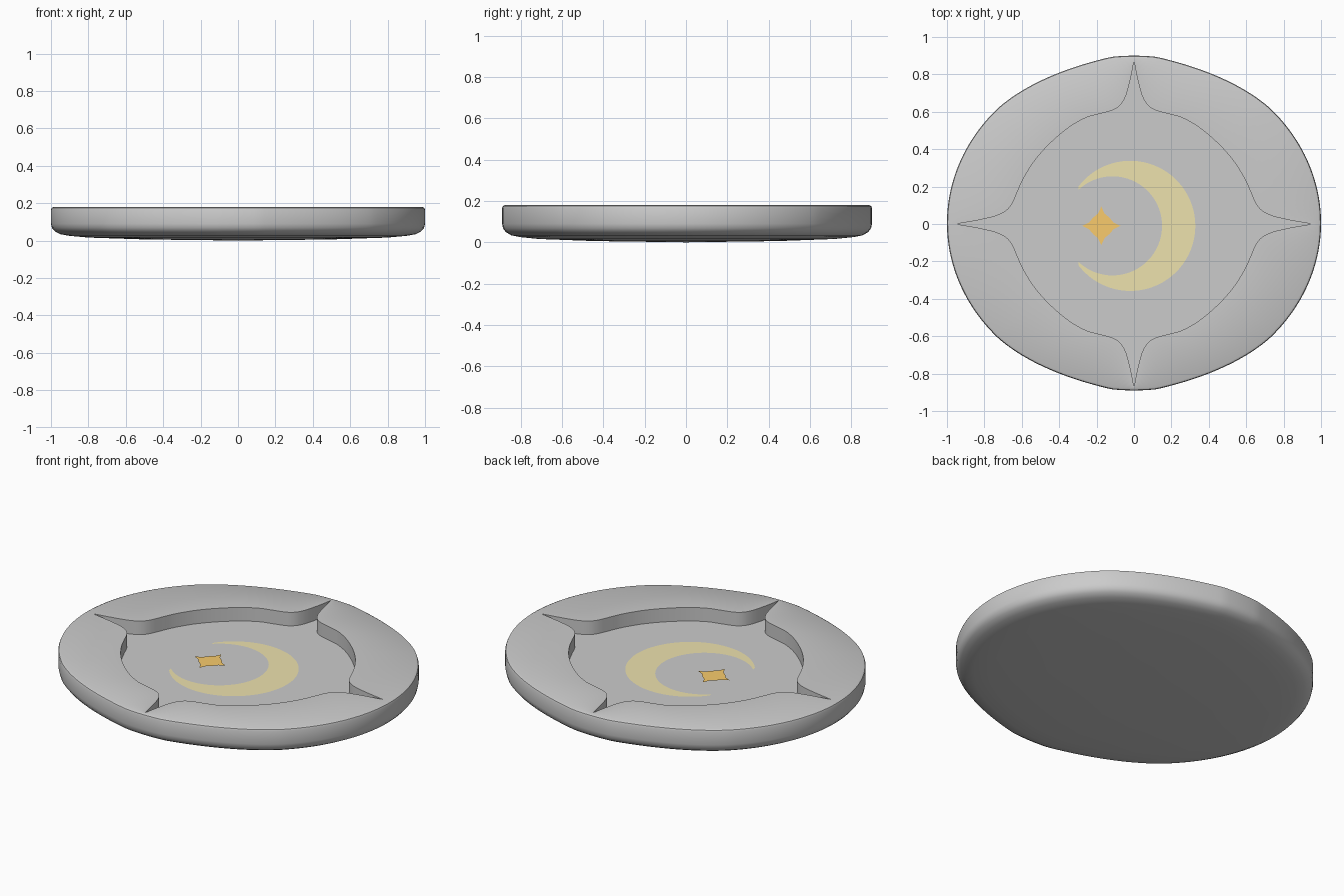
import bpy, bmesh
from math import sin, cos, pi, radians
from mathutils import Vector

if "Cube" in bpy.data.objects:
    bpy.data.objects.remove(bpy.data.objects["Cube"])

TOP, FLOOR = 0.18, 0.10


def material(name, color):
    m = bpy.data.materials.new(name)
    m.diffuse_color = (*color, 1)
    m.use_nodes = True
    m.node_tree.nodes["Principled BSDF"].inputs["Base Color"].default_value = m.diffuse_color
    return m


def make_object(name, bm, mats=()):
    me = bpy.data.meshes.new(name)
    bmesh.ops.recalc_face_normals(bm, faces=bm.faces)
    bm.to_mesh(me)
    bm.free()
    ob = bpy.data.objects.new(name, me)
    bpy.context.collection.objects.link(ob)
    for m in mats:
        me.materials.append(m)
    return ob


def inlay(name, pairs, z, mat):
    """Flat sheet made of quads between an outer and an inner line."""
    bm = bmesh.new()
    rows = [[bm.verts.new((p[0], p[1], z)) for p in pair] for pair in pairs]
    for a, b in zip(rows, rows[1:]):
        bm.faces.new((a[0], b[0], b[1], a[1]))
    bmesh.ops.remove_doubles(bm, verts=bm.verts, dist=1e-5)
    ob = make_object(name, bm, [mat] if mat else [])
    if ob.data.polygons[0].normal.z < 0:
        ob.data.flip_normals()
    return ob


def smooth_path(pts, sub):
    """Catmull-Rom through the points, last point left off."""
    p = [Vector(q) for q in pts]
    p = [p[0] * 2 - p[1]] + p + [p[-1] * 2 - p[-2]]
    out = []
    for i in range(1, len(p) - 2):
        a, b, c, d = p[i - 1:i + 3]
        for k in range(sub):
            t = k / sub
            out.append(0.5 * (2 * b + (c - a) * t + (2 * a - 5 * b + 4 * c - d) * t * t
                              + (3 * b - a - 3 * c + d) * t ** 3))
    return out


# Recess outline: one quadrant from the side spike to the top spike, mirrored
quad = smooth_path([(0.95, 0), (0.82, 0.023), (0.72, 0.05), (0.66, 0.095), (0.62, 0.18),
                    (0.59, 0.245), (0.53, 0.34), (0.45, 0.43), (0.35, 0.515), (0.26, 0.567),
                    (0.2, 0.585), (0.1, 0.615), (0.05, 0.67), (0.02, 0.77), (0, 0.87)], 4)
tip = [Vector((0, 0.87))]
flip = lambda pts: [Vector((-p.x, p.y)) for p in pts]
half = quad + tip + flip(quad[:0:-1])
recess = half + [-p for p in half]
n = len(recess)


def outer(i, s):
    a = 2 * pi * i / n
    x, y = cos(a), 0.895 * sin(a) + 0.005
    # gentle flattening either side of the front and back
    y *= 1 - 0.02 * max(0, 1 - ((abs(x) - 0.42) / 0.3) ** 2)
    return Vector((x * s, y * s))


# Stone body: underside, rim, top face, recess wall and floor
profile = [(0.5, 0.006), (0.8, 0.016), (0.9, 0.025), (0.95, 0.034), (0.98, 0.05),
           (0.995, 0.068), (1.0, 0.09), (1.0, 0.165), (0.996, 0.175), (0.985, TOP)]
rings = [([outer(i, s) for i in range(n)], z) for s, z in profile]
rings += [(recess, TOP), (recess, FLOOR)]
bm = bmesh.new()
loops = [[bm.verts.new((p.x, p.y, z)) for p in pts] for pts, z in rings]
for a, b in zip(loops, loops[1:]):
    for i in range(n):
        j = (i + 1) % n
        bm.faces.new((a[i], a[j], b[j], b[i]))
low, mid = bm.verts.new((0, 0, 0)), bm.verts.new((0, 0, FLOOR))
for i in range(n):
    j = (i + 1) % n
    bm.faces.new((low, loops[0][j], loops[0][i]))
    bm.faces.new((mid, loops[-1][i], loops[-1][j])).material_index = 1
stone = material("stone_grey", (0.8, 0.8, 0.8))
pale = material("pale_grey", (0.97, 0.97, 0.97))
body = make_object("stone_disc", bm, [stone, pale])
bpy.context.view_layer.objects.active = body
body.select_set(True)
bpy.ops.object.shade_smooth_by_angle(angle=radians(40))

# Scalloped sun with twelve points, slightly wide
sun = []
for i in range(241):
    a = 2 * pi * i / 240
    u = abs(((a / (pi / 6) + 0.5) % 1) * 2 - 1)
    w = cos(2 * a)
    valley, point = 0.45 + 0.035 * w, 0.545 + 0.018 * w
    r = valley + (point - valley) * min(u, 0.95) ** 2.4
    sun.append(((r * cos(a), r * sin(a) - 0.01), (0, -0.01)))
bm = bmesh.new()
hub = bm.verts.new((0, -0.01, FLOOR + 0.003))
rim = [bm.verts.new((*p[0], FLOOR + 0.003)) for p in sun[:-1]]
for i in range(240):
    bm.faces.new((hub, rim[i], rim[(i + 1) % 240]))
make_object("scalloped_sun", bm, [stone])

# Crescent moon between two arcs
moon = []
for i in range(65):
    t = i / 32 - 1
    a, b = radians(147) * t, radians(138) * t
    o = (-0.02 + 0.348 * cos(a), -0.01 + 0.348 * sin(a))
    c = (-0.115 + 0.265 * cos(b), -0.01 + 0.265 * sin(b))
    moon.append((o, o if i in (0, 64) else c))
inner = moon[1:-1]
inlay("crescent_moon", inner, FLOOR + 0.006, material("dull_gold", (0.85, 0.76, 0.42)))

# Four-pointed star
bm = bmesh.new()
z = FLOOR + 0.01
hub = bm.verts.new((-0.175, -0.01, z))
ray = [(0.103, 0), (0.065, 0.018), (0.044, 0.044), (0.018, 0.065)]
edge = []
for k in range(4):
    c, s = cos(k * pi / 2), sin(k * pi / 2)
    edge += [bm.verts.new((-0.175 + x * c - y * s, -0.01 + x * s + y * c, z)) for x, y in ray]
for i in range(16):
    bm.faces.new((hub, edge[i], edge[(i + 1) % 16]))
make_object("four_point_star", bm, [material("amber", (0.95, 0.6, 0.15))])
